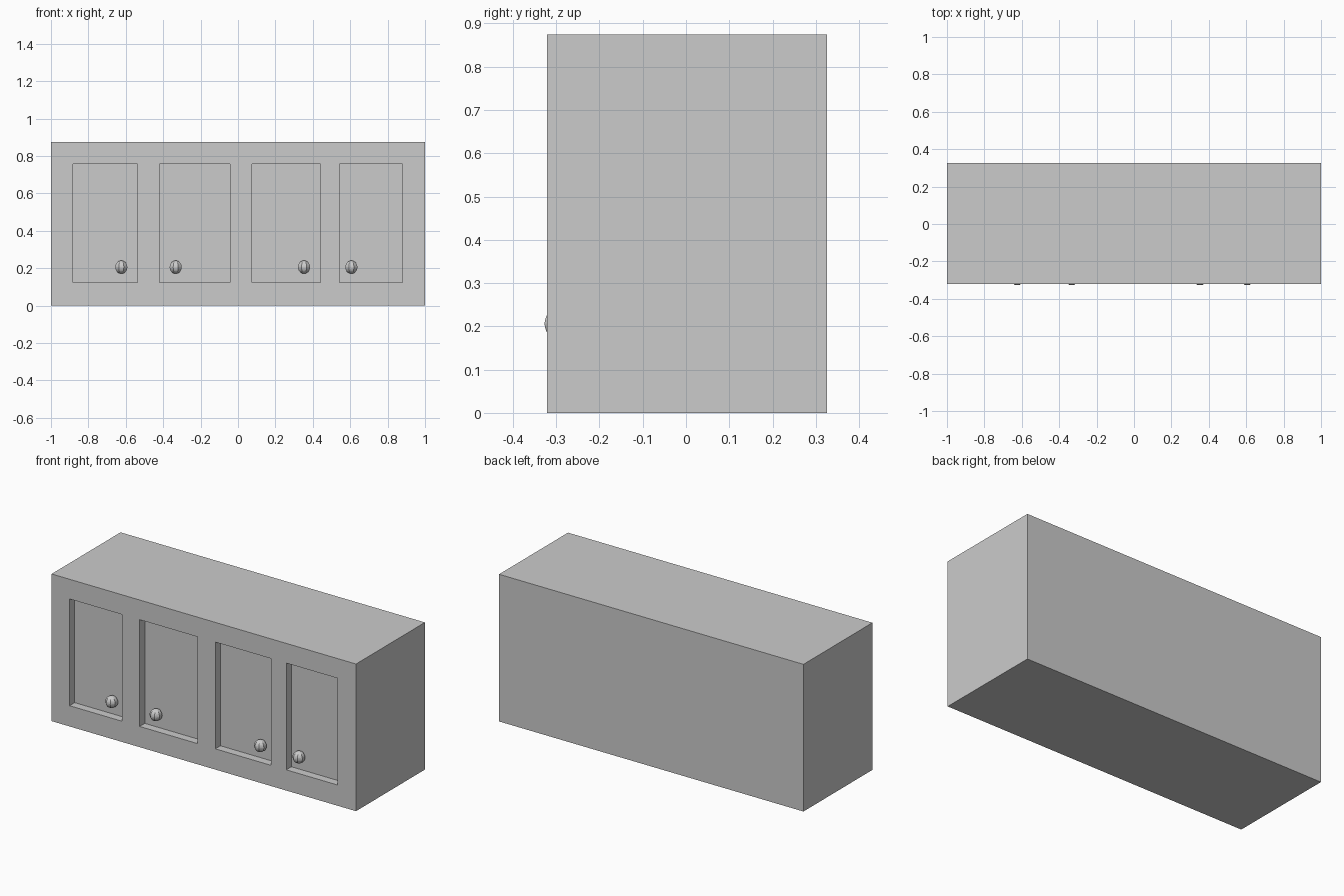
import bpy, bmesh
from math import pi
from mathutils import Matrix

if "Cube" in bpy.data.objects:
    bpy.data.objects.remove(bpy.data.objects["Cube"])

FRONT, BACK, HEIGHT = -0.321, 0.326, 0.874
RECESS = 0.048
Z0, Z1 = 0.123, 0.757
# left edge, right edge, knob position of each door
DOORS = [(-0.882, -0.538, -0.624), (-0.421, -0.042, -0.333),
         (0.076, 0.44, 0.353), (0.542, 0.88, 0.606)]


def add_object(name, bm):
    mesh = bpy.data.meshes.new(name)
    bm.to_mesh(mesh)
    bm.free()
    obj = bpy.data.objects.new(name, mesh)
    bpy.context.collection.objects.link(obj)
    return obj


def box(name, lo, hi):
    bm = bmesh.new()
    bmesh.ops.create_cube(bm, size=1)
    for v in bm.verts:
        v.co = [hi[i] if v.co[i] > 0 else lo[i] for i in range(3)]
    return add_object(name, bm)


# Cabinet body with recessed door panels
body = box("cabinet_body", (-1, FRONT, 0), (1, BACK, HEIGHT))
for i, (x0, x1, _) in enumerate(DOORS):
    cutter = box(f"door_cutter_{i + 1}", (x0, FRONT - 0.1, Z0), (x1, FRONT + RECESS, Z1))
    cutter.hide_render = True
    mod = body.modifiers.new("door_recess", 'BOOLEAN')
    mod.operation = 'DIFFERENCE'
    mod.solver = 'EXACT'
    mod.object = cutter
    bpy.context.view_layer.objects.active = body
    bpy.ops.object.modifier_apply(modifier=mod.name)
    bpy.data.objects.remove(cutter)

# Faceted ball knobs, partly sunk into the panels
for i, (_, _, x) in enumerate(DOORS):
    bm = bmesh.new()
    bmesh.ops.create_uvsphere(bm, u_segments=8, v_segments=12, radius=0.035,
                              matrix=Matrix.Rotation(pi / 8, 4, 'Z'))
    knob = add_object(f"door_knob_{i + 1}", bm)
    knob.location = (x, -0.2945, 0.206)
